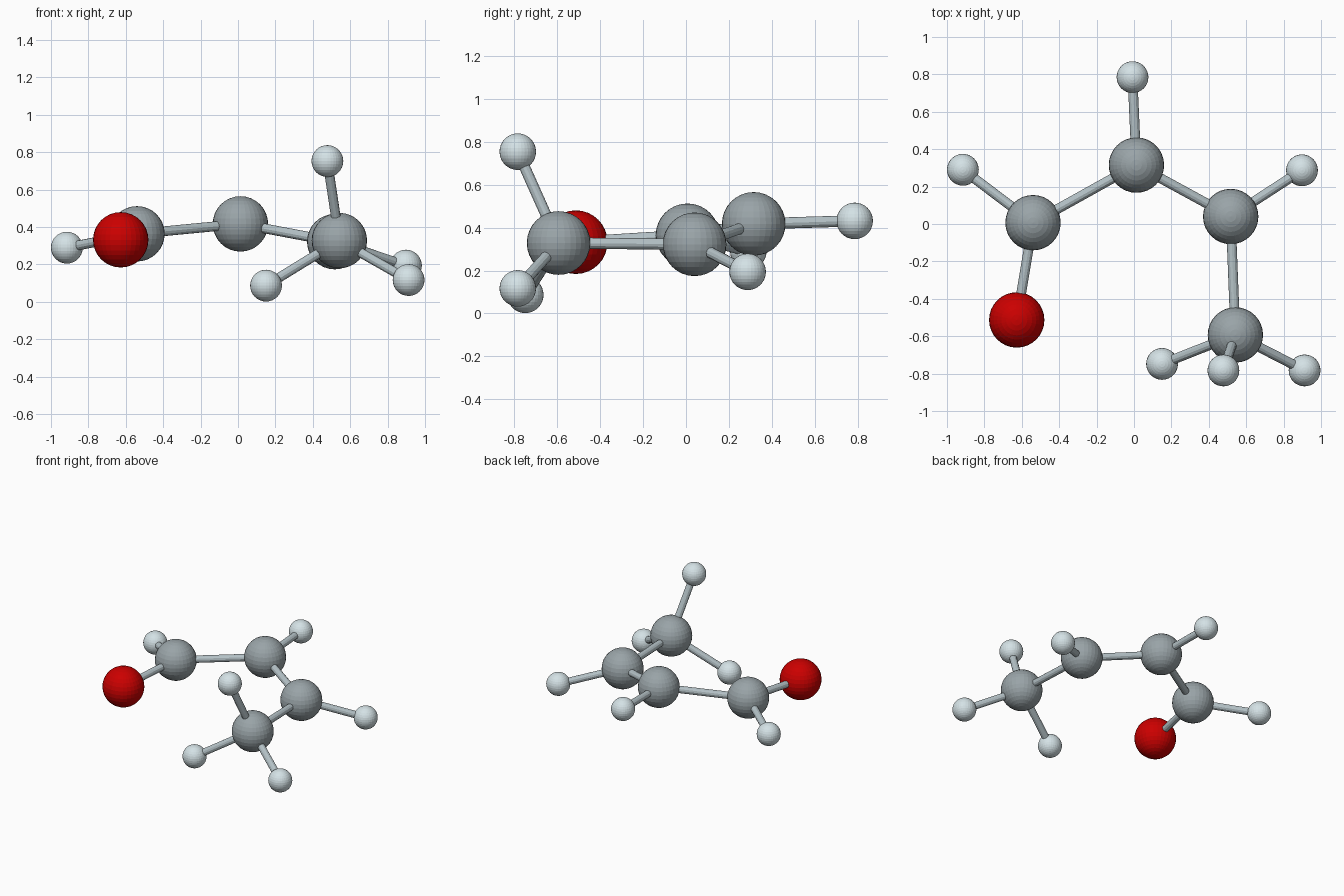
import bpy
from mathutils import Vector

if "Cube" in bpy.data.objects:
    bpy.data.objects.remove(bpy.data.objects["Cube"])


def material(name, rgb):
    m = bpy.data.materials.new(name)
    m.diffuse_color = (*rgb, 1)
    m.use_nodes = True
    m.node_tree.nodes["Principled BSDF"].inputs["Base Color"].default_value = m.diffuse_color
    return m


# Radius and colour for each kind of atom
carbon_mat = material("carbon_grey", (0.32, 0.37, 0.39))
hydrogen_mat = material("hydrogen_pale", (0.66, 0.76, 0.79))
oxygen_mat = material("oxygen_red", (0.6, 0.0, 0.0))
bond_mat = material("bond_grey", (0.46, 0.54, 0.57))
KINDS = {"carbon": (0.148, carbon_mat), "hydrogen": (0.085, hydrogen_mat),
         "oxygen": (0.148, oxygen_mat)}
BOND_RADIUS = 0.026

# Atom centres
ATOMS = {
    "carbon_aldehyde": (-0.54, 0.007, 0.364),
    "carbon_middle": (0.013, 0.315, 0.417),
    "carbon_side": (0.517, 0.04, 0.322),
    "carbon_methyl": (0.542, -0.593, 0.328),
    "oxygen": (-0.627, -0.513, 0.332),
    "hydrogen_aldehyde": (-0.915, 0.29, 0.29),
    "hydrogen_middle": (-0.008, 0.785, 0.431),
    "hydrogen_side": (0.898, 0.287, 0.194),
    "hydrogen_methyl_up": (0.478, -0.783, 0.753),
    "hydrogen_methyl_inner": (0.15, -0.748, 0.087),
    "hydrogen_methyl_outer": (0.912, -0.783, 0.117),
}

# Pairs of bonded atoms
BONDS = [
    ("carbon_aldehyde", "oxygen"), ("carbon_aldehyde", "carbon_middle"),
    ("carbon_middle", "carbon_side"), ("carbon_side", "carbon_methyl"),
    ("carbon_aldehyde", "hydrogen_aldehyde"),
    ("carbon_middle", "hydrogen_middle"), ("carbon_side", "hydrogen_side"),
    ("carbon_methyl", "hydrogen_methyl_up"),
    ("carbon_methyl", "hydrogen_methyl_inner"),
    ("carbon_methyl", "hydrogen_methyl_outer"),
]

# Balls
for name, pos in ATOMS.items():
    radius, mat = KINDS[name.split("_")[0]]
    bpy.ops.mesh.primitive_uv_sphere_add(segments=32, ring_count=16,
                                         radius=radius, location=pos)
    ball = bpy.context.object
    ball.name = name
    ball.data.materials.append(mat)

# Sticks
for a, b in BONDS:
    start, end = Vector(ATOMS[a]), Vector(ATOMS[b])
    axis = end - start
    bpy.ops.mesh.primitive_cylinder_add(vertices=12, radius=BOND_RADIUS,
                                        depth=axis.length,
                                        location=(start + end) / 2)
    stick = bpy.context.object
    stick.name = f"bond_{a}_to_{b}"
    stick.rotation_euler = axis.to_track_quat('Z', 'Y').to_euler()
    stick.data.materials.append(bond_mat)
